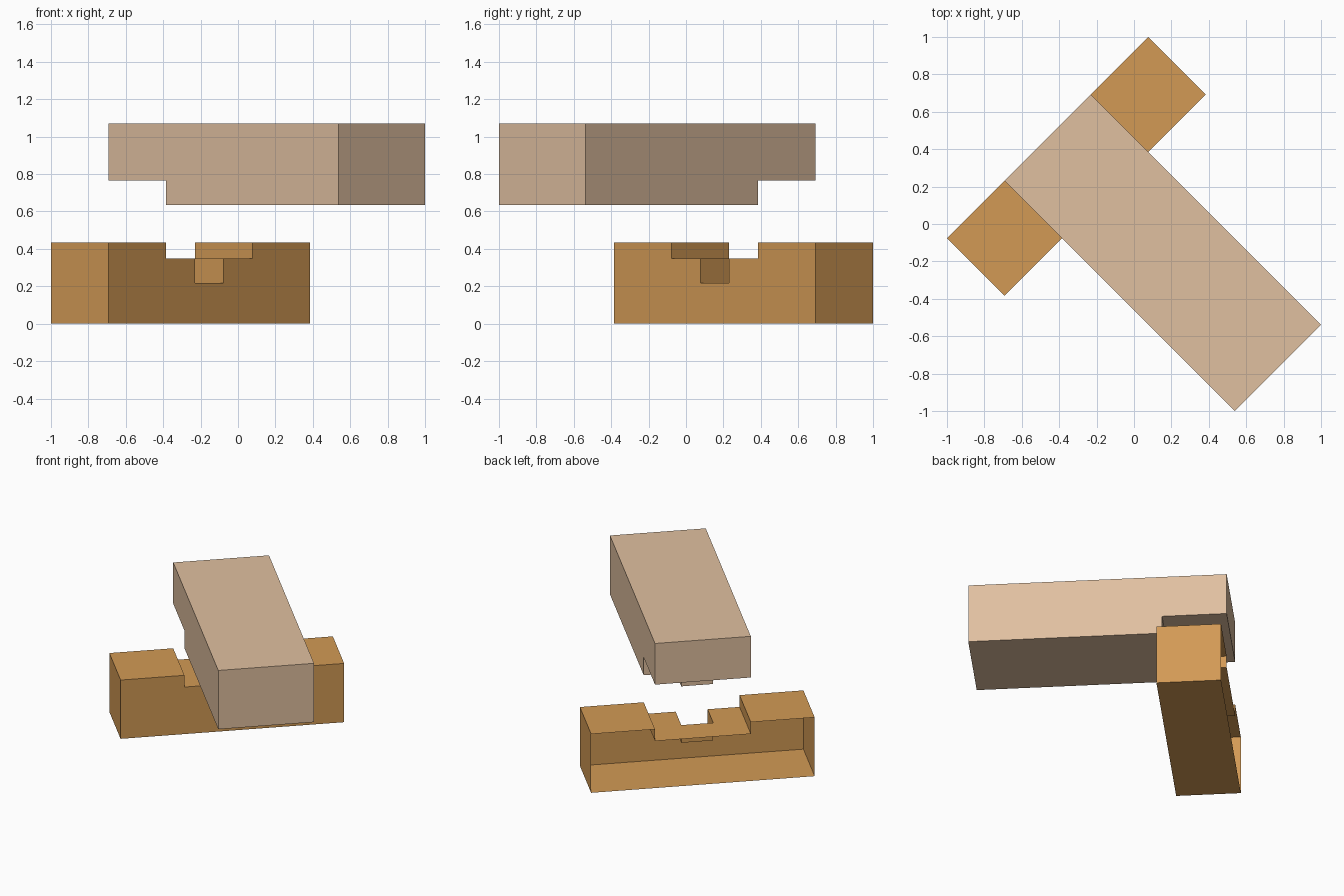
import bpy, bmesh, math

if "Cube" in bpy.data.objects:
    bpy.data.objects.remove(bpy.data.objects["Cube"], do_unlink=True)

A = 0.43514   # timber thickness, the unit for every size below
LIFT = 0.96   # how far the upper timber hovers above its seat


def material(name, rgb):
    mat = bpy.data.materials.new(name)
    mat.use_nodes = True
    mat.diffuse_color = (*rgb, 1)
    mat.node_tree.nodes["Principled BSDF"].inputs["Base Color"].default_value = (*rgb, 1)
    return mat


def box(name, x, y, z):
    """Box from (low, high) ranges, in timber thicknesses."""
    bm = bmesh.new()
    bmesh.ops.create_cube(bm, size=1)
    for v in bm.verts:
        v.co = [A * (r[0] if c < 0 else r[1]) for c, r in zip(v.co, (x, y, z))]
    mesh = bpy.data.meshes.new(name)
    bm.to_mesh(mesh)
    bm.free()
    obj = bpy.data.objects.new(name, mesh)
    bpy.context.collection.objects.link(obj)
    return obj


def carve(obj, cutters):
    """Cut boxes out of a timber and bake the result."""
    for c in cutters:
        mod = obj.modifiers.new("cut", 'BOOLEAN')
        mod.operation = 'DIFFERENCE'
        mod.solver = 'EXACT'
        mod.object = c
    bpy.context.view_layer.update()
    graph = bpy.context.evaluated_depsgraph_get()
    mesh = bpy.data.meshes.new_from_object(obj.evaluated_get(graph))
    obj.modifiers.clear()
    obj.data = mesh
    for c in cutters:
        bpy.data.objects.remove(c, do_unlink=True)


def finish(obj, mat):
    obj.data.materials.clear()
    obj.data.materials.append(mat)
    obj.rotation_euler.z = math.radians(45)


# Lower timber: wide housing across the top, narrow socket from the front
lower = box("lower_timber", (-1.75, 1.75), (0.5, 1.5), (0, 1))
carve(lower, [
    box("housing_cutter", (-0.75, 0.75), (0, 2), (0.8, 1.5)),
    box("socket_cutter", (-0.25, 0.25), (0, 1), (0.5, 1.2)),
])

# The lower timber is an open shell at the back
bm = bmesh.new()
bm.from_mesh(lower.data)
back = [f for f in bm.faces
        if f.normal.y > 0.9 and f.calc_center_median().y > 1.4 * A]
bmesh.ops.delete(bm, geom=back, context='FACES')
bm.to_mesh(lower.data)
bm.free()
finish(lower, material("brown_wood", (0.645, 0.323, 0.091)))

# Upper timber: underside cut away at the back, leaving a small tenon
upper = box("upper_timber", (-0.75, 0.75), (-2.5, 1.5), (0.5 + LIFT, 1.5 + LIFT))
depth = (LIFT, 0.8 + LIFT)
carve(upper, [
    box("rear_cutter", (-1, 1), (1, 2), depth),
    box("right_cutter", (-1, -0.25), (0.5, 2), depth),
    box("left_cutter", (0.25, 1), (0.5, 2), depth),
])
finish(upper, material("pale_wood", (0.745, 0.527, 0.352)))
